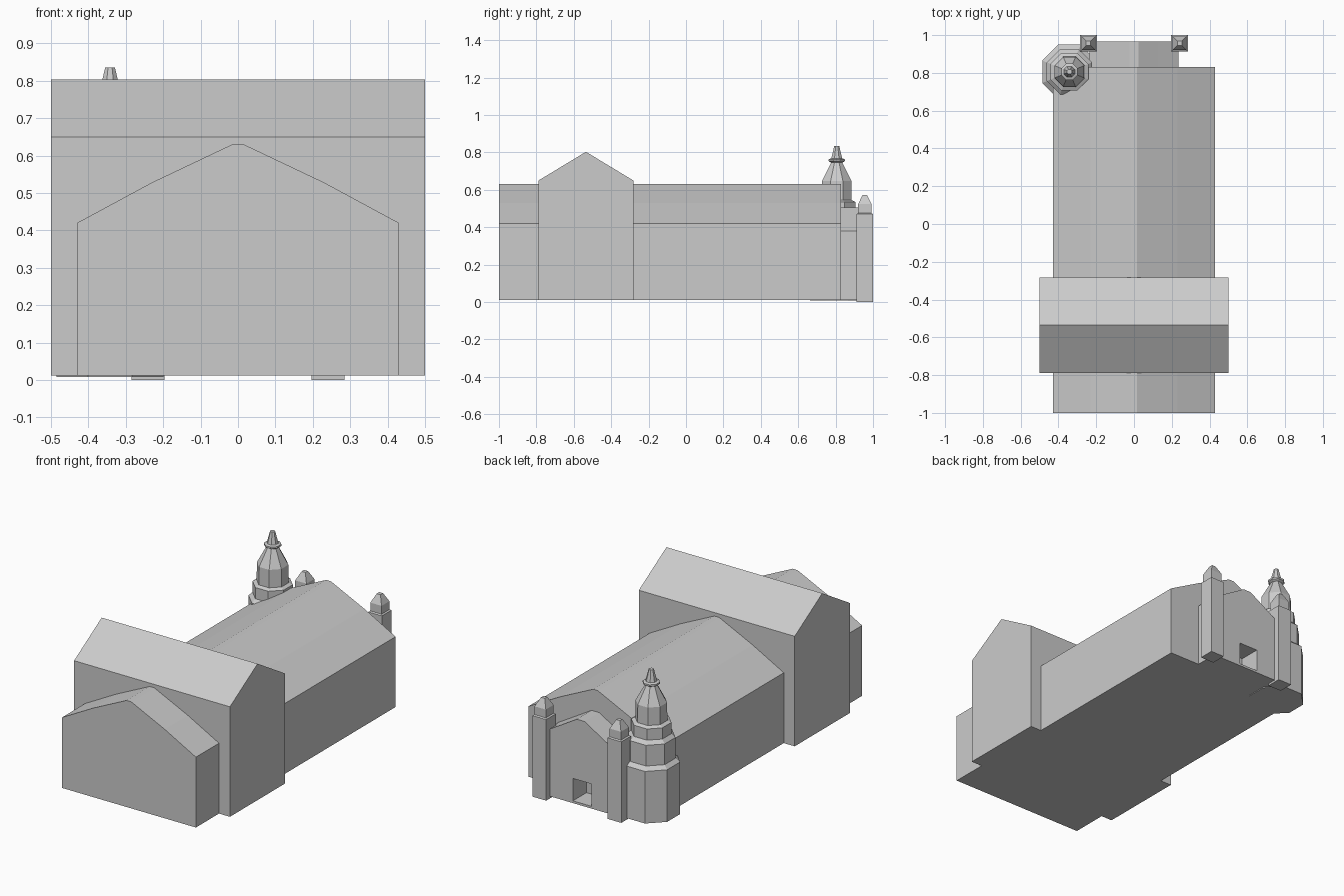
import bpy, bmesh, math
from mathutils import Vector

if "Cube" in bpy.data.objects:
    bpy.data.objects.remove(bpy.data.objects["Cube"])


def finish(name, bm):
    bmesh.ops.recalc_face_normals(bm, faces=bm.faces)
    mesh = bpy.data.meshes.new(name)
    bm.to_mesh(mesh)
    bm.free()
    obj = bpy.data.objects.new(name, mesh)
    bpy.context.collection.objects.link(obj)
    return obj


def gable(name, half, a, b, base, along="y", centre=0.0):
    """Extrude a symmetric profile (right half, bottom to top) from a to b."""
    pts = [(half[0][0], base)] + half
    pts += [(-u, z) for u, z in reversed(pts) if u > 0]
    bm = bmesh.new()
    verts = [bm.verts.new((u, a, z) if along == "y" else (a, centre + u, z))
             for u, z in pts]
    face = bm.faces.new(verts)
    ext = bmesh.ops.extrude_face_region(bm, geom=[face])["geom"]
    d = b - a
    move = Vector((0, d, 0)) if along == "y" else Vector((d, 0, 0))
    bmesh.ops.translate(bm, vec=move,
                        verts=[e for e in ext if isinstance(e, bmesh.types.BMVert)])
    return finish(name, bm)


def turned(name, profile, sides, x, y):
    """Stack of regular polygons with flat sides on the axes: (apothem, z)."""
    bm = bmesh.new()
    rings = []
    for r, z in profile:
        rr = r / math.cos(math.pi / sides)
        rings.append([bm.verts.new((x + rr * math.cos((i + .5) * math.tau / sides),
                                    y + rr * math.sin((i + .5) * math.tau / sides), z))
                      for i in range(sides)])
    for lo, hi in zip(rings, rings[1:]):
        for i in range(sides):
            j = (i + 1) % sides
            bm.faces.new((lo[i], lo[j], hi[j], hi[i]))
    bm.faces.new(rings[0])
    bm.faces.new(rings[-1])
    return finish(name, bm)


# Nave and crossing wing
gable("nave", [(.43, .42), (.23, .528), (.015, .63)], -1, .83, .012)
gable("transept", [(.253, .65), (0, .803)], -.5, .5, .012, "x", -.535)

# Entrance porch with doorway recess
porch = gable("porch", [(.235, .38), (.125, .445), (.025, .505)], .825, .965, .012)
bpy.ops.mesh.primitive_cube_add(size=1, location=(-.01, .92, .09))
cutter = bpy.context.object
cutter.name = "doorway_cutter"
cutter.scale = (.12, .16, .13)
cutter.hide_render = True
mod = porch.modifiers.new("doorway", "BOOLEAN")
mod.operation = "DIFFERENCE"
mod.solver = "EXACT"
mod.object = cutter
bpy.context.view_layer.objects.active = porch
bpy.ops.object.modifier_apply(modifier=mod.name)
bpy.data.objects.remove(cutter)

# Square corner posts with pinnacles
for side, label in ((-1, "left"), (1, "right")):
    turned("pinnacle_post_" + label,
           [(.044, 0), (.044, .47), (.036, .475), (.036, .523), (.012, .572)],
           4, side * .241, .956)

# Octagonal stair turret
turned("turret",
       [(.143, .008), (.143, .31), (.12, .33), (.12, .45), (.1, .47), (.1, .535),
        (.08, .545), (.078, .648), (.03, .745), (.043, .753), (.043, .763),
        (.029, .768), (.013, .835)],
       8, -.342, .806)
